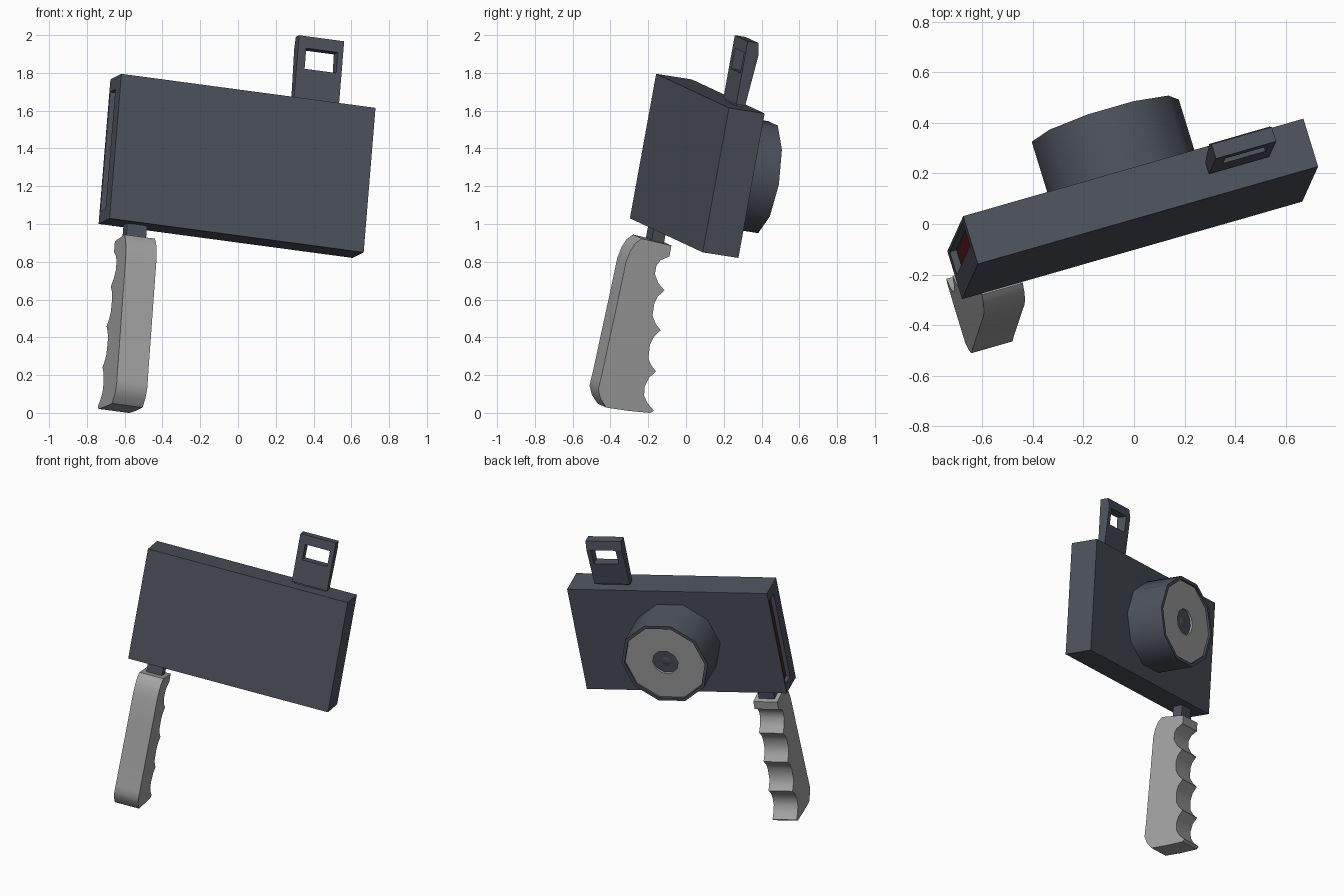
import bpy, bmesh, math
from mathutils import Matrix, Vector

if "Cube" in bpy.data.objects:
    bpy.data.objects.remove(bpy.data.objects["Cube"])

# Tilted frame: local x = width, y = depth (towards lens), z = height
U = Vector((0.953, 0.273, -0.1276)).normalized()
D = Vector((-0.275, 0.95, -0.15))
D = (D - U * D.dot(U)).normalized()
H = U.cross(D)
FRAME = Matrix.Translation((-0.68, -0.297, 1.03)) @ Matrix((U, D, H)).transposed().to_4x4()


def mat(name, col):
    m = bpy.data.materials.new(name)
    m.diffuse_color = (*col, 1)
    m.use_nodes = True
    m.node_tree.nodes["Principled BSDF"].inputs["Base Color"].default_value = m.diffuse_color
    return m


SLATE = mat("dark slate", (0.075, 0.086, 0.108))
GREY = mat("grey", (0.37, 0.37, 0.37))
RED = mat("dark red", (0.12, 0.012, 0.012))


def finish(name, bm, material, smooth=None):
    bmesh.ops.recalc_face_normals(bm, faces=bm.faces)
    me = bpy.data.meshes.new(name)
    bm.to_mesh(me)
    bm.free()
    ob = bpy.data.objects.new(name, me)
    bpy.context.collection.objects.link(ob)
    ob.matrix_world = FRAME
    me.materials.append(material)
    if smooth:
        bpy.ops.object.select_all(action='DESELECT')
        ob.select_set(True)
        bpy.context.view_layer.objects.active = ob
        bpy.ops.object.shade_smooth_by_angle(angle=math.radians(smooth))
    return ob


def extrude(name, profile, x0, x1, material, smooth=None):
    """Extrude a (depth, height) outline across the width."""
    bm = bmesh.new()
    f = bm.faces.new([bm.verts.new((x0, y, z)) for y, z in profile])
    r = bmesh.ops.extrude_face_region(bm, geom=[f])
    vs = [g for g in r["geom"] if isinstance(g, bmesh.types.BMVert)]
    bmesh.ops.translate(bm, verts=vs, vec=(x1 - x0, 0, 0))
    return finish(name, bm, material, smooth)


def box(name, x, y, z, material):
    return extrude(name, [(y[0], z[0]), (y[1], z[0]), (y[1], z[1]), (y[0], z[1])], *x, material)


def rings(name, rows, material, smooth=None, n=10):
    """Turn (radius, depth) rows about the lens axis."""
    bm = bmesh.new()
    loops = [[bm.verts.new((0.705 + r * math.cos(math.tau * i / n), d,
                            0.385 + r * math.sin(math.tau * i / n))) for i in range(n)]
             for r, d in rows]
    for a, b in zip(loops, loops[1:]):
        for i in range(n):
            j = (i + 1) % n
            bm.faces.new((a[i], a[j], b[j], b[i]))
    bm.faces.new(loops[0])
    bm.faces.new(loops[-1])
    return finish(name, bm, material, smooth)


def cut(ob, cutter):
    cutter.hide_render = True
    cutter.hide_viewport = True
    cutter.display_type = 'WIRE'
    m = ob.modifiers.new("cut", 'BOOLEAN')
    m.operation = 'DIFFERENCE'
    m.solver = 'EXACT'
    m.object = cutter


# Body with a slot in its left side
body = box("body", (0, 1.411), (0, 0.2), (0, 0.78), SLATE)
cut(body, box("slot_cutter", (-0.05, 0.035), (0.09, 0.185), (0.065, 0.71), SLATE))
box("slot_card", (0.028, 0.036), (0.09, 0.185), (0.065, 0.71), RED)

# Lens barrel, face plate with a hole, and glass
rings("lens_barrel", [(0.305, 0.19), (0.305, 0.47), (0.283, 0.47), (0.283, 0.44)], SLATE, 40)
rings("lens_plate", [(0.284, 0.43), (0.284, 0.455), (0.09, 0.455), (0.09, 0.39)], GREY, 40)
rings("lens_glass", [(0.09 * math.cos(t * math.pi / 12), 0.385 + 0.06 * math.sin(t * math.pi / 12))
                     for t in range(6)] + [(0.002, 0.445)], SLATE, 60, 16)

# Viewfinder with a through window
finder = extrude("viewfinder", [(0.09, 0.79), (0.14, 0.79), (0.163, 1.07), (0.15, 1.13), (0.09, 1.13)],
                 0.985, 1.235, SLATE)
cut(finder, box("window_cutter", (1.03, 1.205), (0, 0.3), (0.955, 1.066), SLATE))
box("viewfinder_foot", (1.0, 1.22), (0.1, 0.13), (0.77, 0.8), SLATE)

# Handle with finger grooves, and its neck
grip = [(0.006, -0.075), (0.174, -0.087), (0.174, -0.146), (0.13, -0.172), (0.112, -0.205), (0.112, -0.25),
        (0.14, -0.295), (0.181, -0.328), (0.15, -0.365), (0.138, -0.405), (0.14, -0.47), (0.165, -0.51),
        (0.199, -0.541), (0.168, -0.58), (0.155, -0.625), (0.16, -0.7), (0.185, -0.735), (0.214, -0.76),
        (0.182, -0.8), (0.168, -0.85), (0.173, -0.896), (0.2, -0.935), (0.241, -0.967), (0.225, -0.983),
        (0.1, -0.99), (-0.021, -0.991), (-0.06, -0.95), (-0.082, -0.903), (-0.08, -0.86), (-0.077, -0.82),
        (-0.072, -0.66), (-0.063, -0.415), (-0.057, -0.21), (-0.045, -0.15), (-0.025, -0.105)]
extrude("handle", grip, 0.09, 0.26, GREY, 40)
box("handle_neck", (0.12, 0.23), (0.07, 0.14), (-0.1, 0.01), SLATE)
